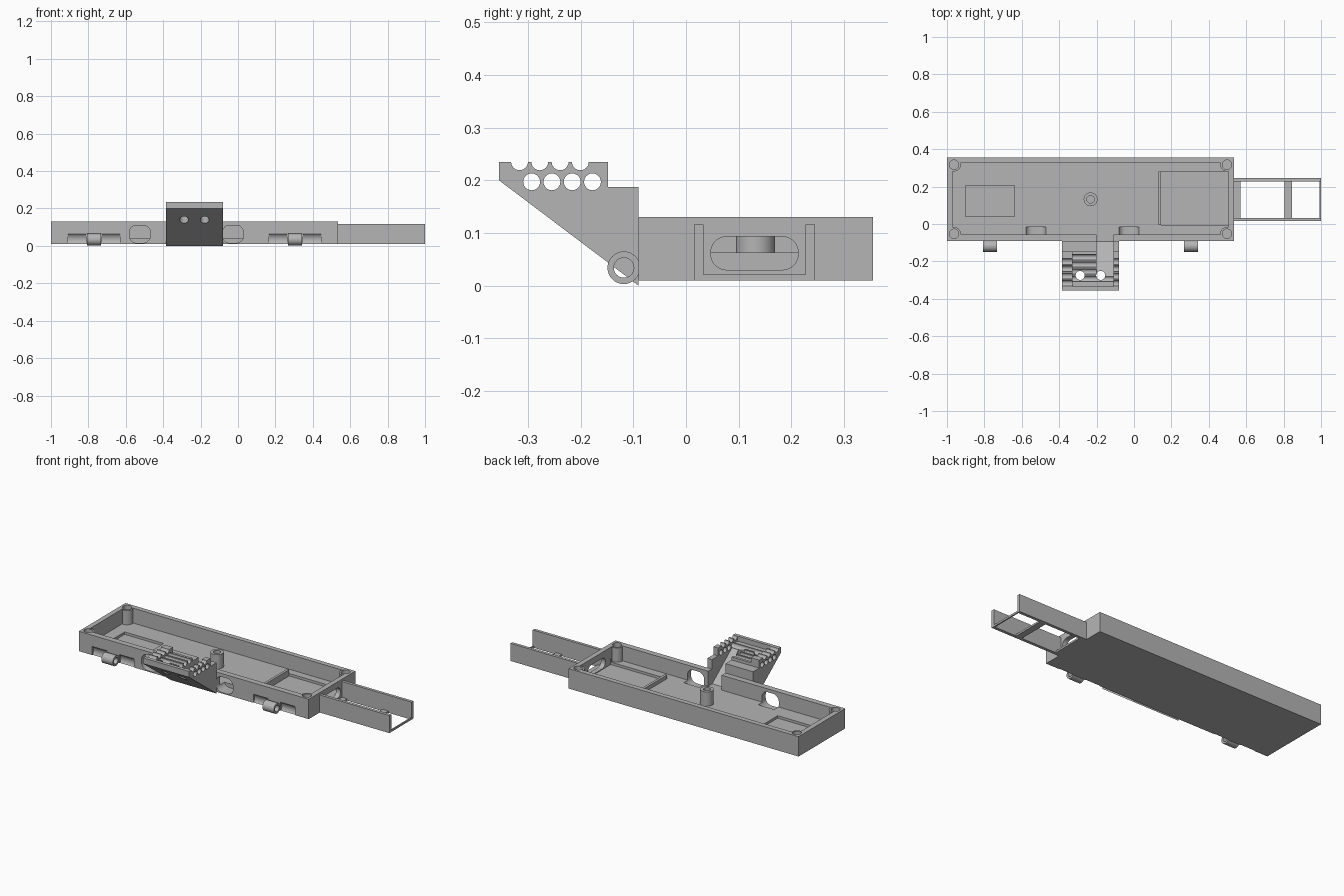
import bpy, bmesh, math
from mathutils import Vector

old = bpy.data.objects.get("Cube")
if old:
    bpy.data.objects.remove(old)

grey = bpy.data.materials.new("matte_grey")
grey.use_nodes = True
grey.diffuse_color = (0.46, 0.46, 0.46, 1)
grey.node_tree.nodes["Principled BSDF"].inputs["Base Color"].default_value = (0.46, 0.46, 0.46, 1)


def prism(name, points, axis, lo, hi):
    """Extrude a 2D profile along an axis; profile axes are the other two in order."""
    def place(p, t):
        c = list(p)
        c.insert("xyz".index(axis), t)
        return Vector(c)
    bm = bmesh.new()
    face = bm.faces.new([bm.verts.new(place(p, lo)) for p in points])
    out = bmesh.ops.extrude_face_region(bm, geom=[face])
    shift = place((0, 0), hi - lo)
    bmesh.ops.translate(bm, vec=shift, verts=[v for v in out["geom"] if isinstance(v, bmesh.types.BMVert)])
    bmesh.ops.recalc_face_normals(bm, faces=bm.faces)
    mesh = bpy.data.meshes.new(name)
    bm.to_mesh(mesh)
    bm.free()
    mesh.materials.append(grey)
    ob = bpy.data.objects.new(name, mesh)
    bpy.context.collection.objects.link(ob)
    return ob


def box(name, x, y, z):
    return prism(name, [(x[0], y[0]), (x[1], y[0]), (x[1], y[1]), (x[0], y[1])], "z", *z)


def cylinder(name, centre, r, axis, lo, hi, n=32):
    ring = [(centre[0] + r * math.cos(2 * math.pi * i / n),
             centre[1] + r * math.sin(2 * math.pi * i / n)) for i in range(n)]
    return prism(name, ring, axis, lo, hi)


def rounded(name, a, b, r, axis, lo, hi, n=8):
    """Rounded rectangle from corner a to corner b, extruded."""
    pts = []
    corners = [(b[0] - r, b[1] - r), (a[0] + r, b[1] - r), (a[0] + r, a[1] + r), (b[0] - r, a[1] + r)]
    for k, (u, v) in enumerate(corners):
        for i in range(n + 1):
            t = math.pi / 2 * (k + i / n)
            pts.append((u + r * math.cos(t), v + r * math.sin(t)))
    return prism(name, pts, axis, lo, hi)


def combine(ob, others, operation):
    """Apply booleans in turn and remove the helper solids."""
    for other in others:
        mod = ob.modifiers.new("combine", "BOOLEAN")
        mod.operation, mod.solver, mod.object = operation, "EXACT", other
    dg = bpy.context.evaluated_depsgraph_get()
    mesh = bpy.data.meshes.new_from_object(ob.evaluated_get(dg))
    ob.modifiers.clear()
    ob.data = mesh
    for other in others:
        bpy.data.objects.remove(other)


def finish(ob):
    bpy.ops.object.select_all(action="DESELECT")
    ob.select_set(True)
    bpy.context.view_layer.objects.active = ob
    bpy.ops.object.shade_smooth_by_angle(angle=math.radians(30))


FRONT, FLOOR, TOP = -0.09, 0.04, 0.13
HINGES = (-0.77, 0.305)
HINGE_YZ = (-0.118, 0.034)


def cable_slot():
    profile = [(-0.05, FLOOR), (-0.093, FLOOR), (-0.3, 0.2), (-0.3, 0.26), (-0.05, 0.26)]
    return prism("slot_cutter", profile, "x", -0.2, -0.11)


# Open tray with corner screw posts and a centre post
tray = box("tray", (-1, 0.535), (FRONT, 0.355), (0.01, TOP))
combine(tray, [box("hollow", (-0.97, 0.505), (-0.055, 0.325), (FLOOR, 0.2))], "DIFFERENCE")
corners = [(x, y) for x in (-0.962, 0.497) for y in (-0.052, 0.317)]
posts = [cylinder("post", c, 0.036, "z", 0.025, TOP - 0.004) for c in corners]
posts.append(cylinder("post", (-0.232, 0.132), 0.037, "z", 0.025, TOP - 0.004))
posts.append(box("ridge", (0.13, 0.145), (-0.005, 0.28), (0.025, 0.063)))
combine(tray, posts, "UNION")

# Floor pockets, screw holes, wall windows and hinge clearances
cuts = [box("pocket", (-0.9, -0.64), (0.04, 0.205), (0.025, 0.06)),
        box("pocket", (0.145, 0.506), (-0.005, 0.28), (0.025, 0.062)),
        rounded("end_window", (0.047, 0.03), (0.213, 0.093), 0.03, "x", 0.49, 0.6),
        cylinder("screw_hole", (-0.232, 0.132), 0.02, "z", 0.06, 0.2),
        cable_slot()]
cuts += [cylinder("screw_hole", c, 0.025, "z", 0.06, 0.2) for c in corners]
cuts += [rounded("front_window", (x - 0.056, 0.016), (x + 0.056, 0.11), 0.038, "y", -0.12, -0.015)
         for x in (-0.525, -0.027)]
for x in HINGES:
    for s in (-1, 1):
        a, b = sorted((x + s * 0.042, x + s * 0.14))
        cuts.append(cylinder("hinge_clearance", HINGE_YZ, 0.04, "x", a, b))
combine(tray, cuts, "DIFFERENCE")
finish(tray)

# Hinge tubes
for side, x in zip(("right", "left"), HINGES):
    tube = cylinder(side + "_hinge_tube", HINGE_YZ, 0.031, "x", x - 0.038, x + 0.038)
    combine(tube, [cylinder("bore", HINGE_YZ, 0.019, "x", x - 0.1, x + 0.1)], "DIFFERENCE")
    finish(tube)

# Sloped front bracket with notched top
bracket = prism("front_bracket", [(-0.355, 0.2), (-0.355, 0.235), (-0.148, 0.235), (-0.148, 0.187),
                                  (FRONT, 0.187), (FRONT, 0.0)], "x", -0.385, -0.08)
cuts = [cable_slot(), box("top_recess", (-0.33, -0.11), (-0.335, -0.14), (0.205, 0.3))]
for i in range(4):
    cuts.append(cylinder("notch", (-0.316 + i * 0.0385, 0.235), 0.016, "x", -0.5, 0, 24))
    cuts.append(cylinder("cross_hole", (-0.293 + i * 0.0385, 0.197), 0.016, "x", -0.5, 0, 24))
cuts += [cylinder("pin_hole", (x, -0.275), 0.024, "z", 0, 0.4) for x in (-0.288, -0.178)]
combine(bracket, cuts, "DIFFERENCE")
finish(bracket)

# Side rail: two walls joined by cross bars
for name, y in (("front", 0.015), ("back", 0.227)):
    box("rail_%s_wall" % name, (0.535, 1), (y, y + 0.018), (0.01, 0.116))
for i, span in enumerate([(0.535, 0.57), (0.805, 0.845), (0.992, 1)]):
    box("rail_cross_bar_%d" % (i + 1), span, (0.033, 0.227), (0.01, 0.021))
